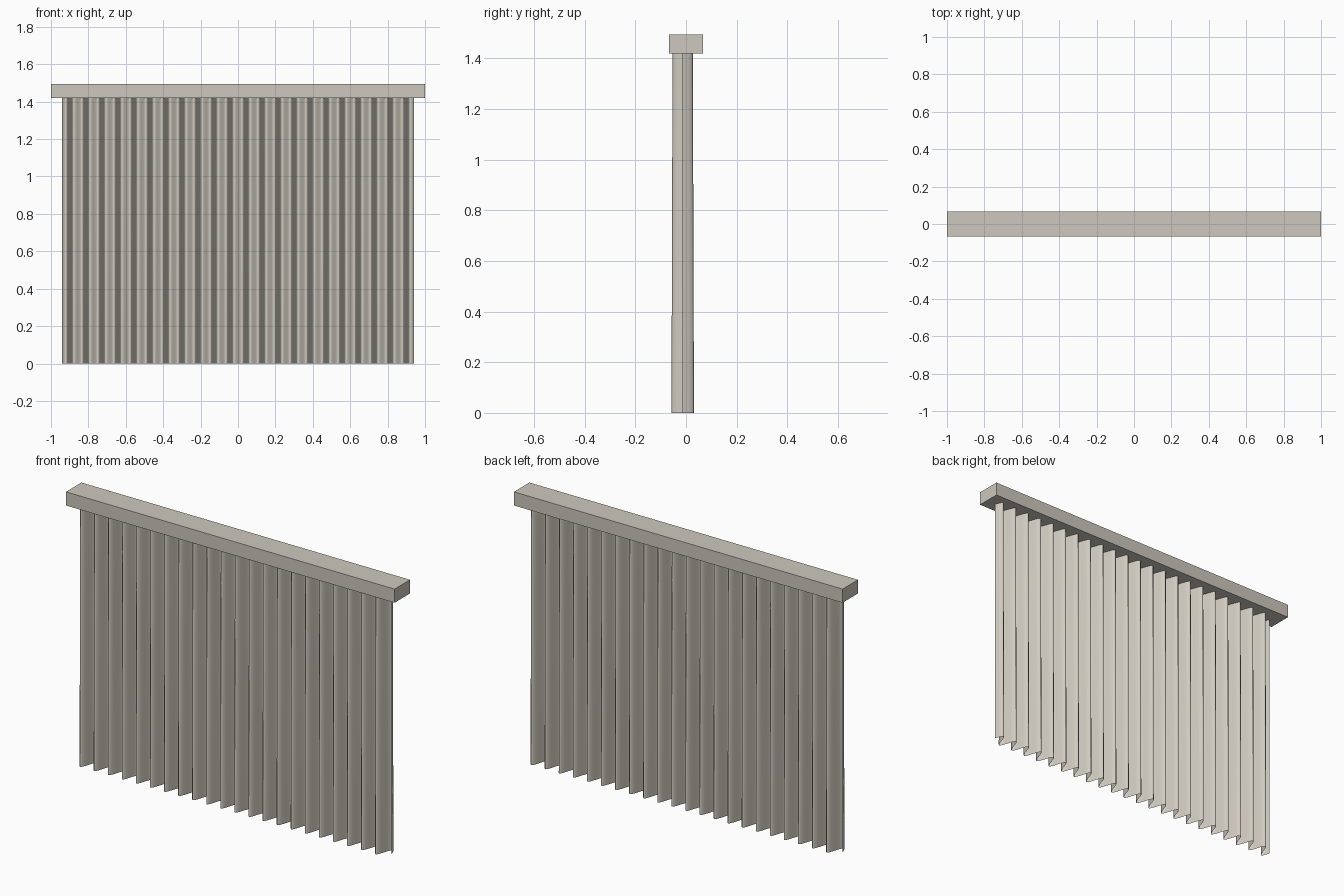
import bpy
import bmesh
import math

cube = bpy.data.objects.get("Cube")
if cube:
    bpy.data.objects.remove(cube, do_unlink=True)


def make_material(name, rgb):
    mat = bpy.data.materials.new(name)
    mat.use_nodes = True
    color = (*rgb, 1.0)
    mat.diffuse_color = color
    mat.node_tree.nodes["Principled BSDF"].inputs["Base Color"].default_value = color
    return mat


def make_object(name, bm, mat):
    mesh = bpy.data.meshes.new(name)
    bm.to_mesh(mesh)
    bm.free()
    mesh.materials.append(mat)
    obj = bpy.data.objects.new(name, mesh)
    bpy.context.collection.objects.link(obj)
    return obj


rail_color = make_material("warm beige", (0.62, 0.58, 0.51))
fabric_color = make_material("pale linen", (0.64, 0.60, 0.53))

TOP, RAIL_BOTTOM = 1.495, 1.42

# Box rail that carries the curtain
bm = bmesh.new()
bmesh.ops.create_cube(bm, size=1)
bmesh.ops.scale(bm, vec=(2.0, 0.134, TOP - RAIL_BOTTOM), verts=bm.verts)
bmesh.ops.translate(bm, vec=(0, 0, (TOP + RAIL_BOTTOM) / 2), verts=bm.verts)
make_object("curtain_rail", bm, rail_color)

# Pleated fabric: a wavy line lofted upward, folds a little deeper at the hem
PLEATS, STEPS, ROWS = 22, 12, 8
HALF_WIDTH, CENTER_Y = 0.942, -0.013
bm = bmesh.new()
rows = []
for r in range(ROWS + 1):
    h = r / ROWS
    depth = 0.0445 - 0.0045 * h
    row = []
    for i in range(PLEATS * STEPS + 1):
        x = HALF_WIDTH * (2 * i / (PLEATS * STEPS) - 1)
        y = CENTER_Y - depth * math.sin(2 * math.pi * i / STEPS)
        row.append(bm.verts.new((x, y, RAIL_BOTTOM * h)))
    rows.append(row)
for low, high in zip(rows, rows[1:]):
    for i in range(len(low) - 1):
        face = bm.faces.new((low[i], low[i + 1], high[i + 1], high[i]))
        face.smooth = True
make_object("pleated_curtain", bm, fabric_color)
